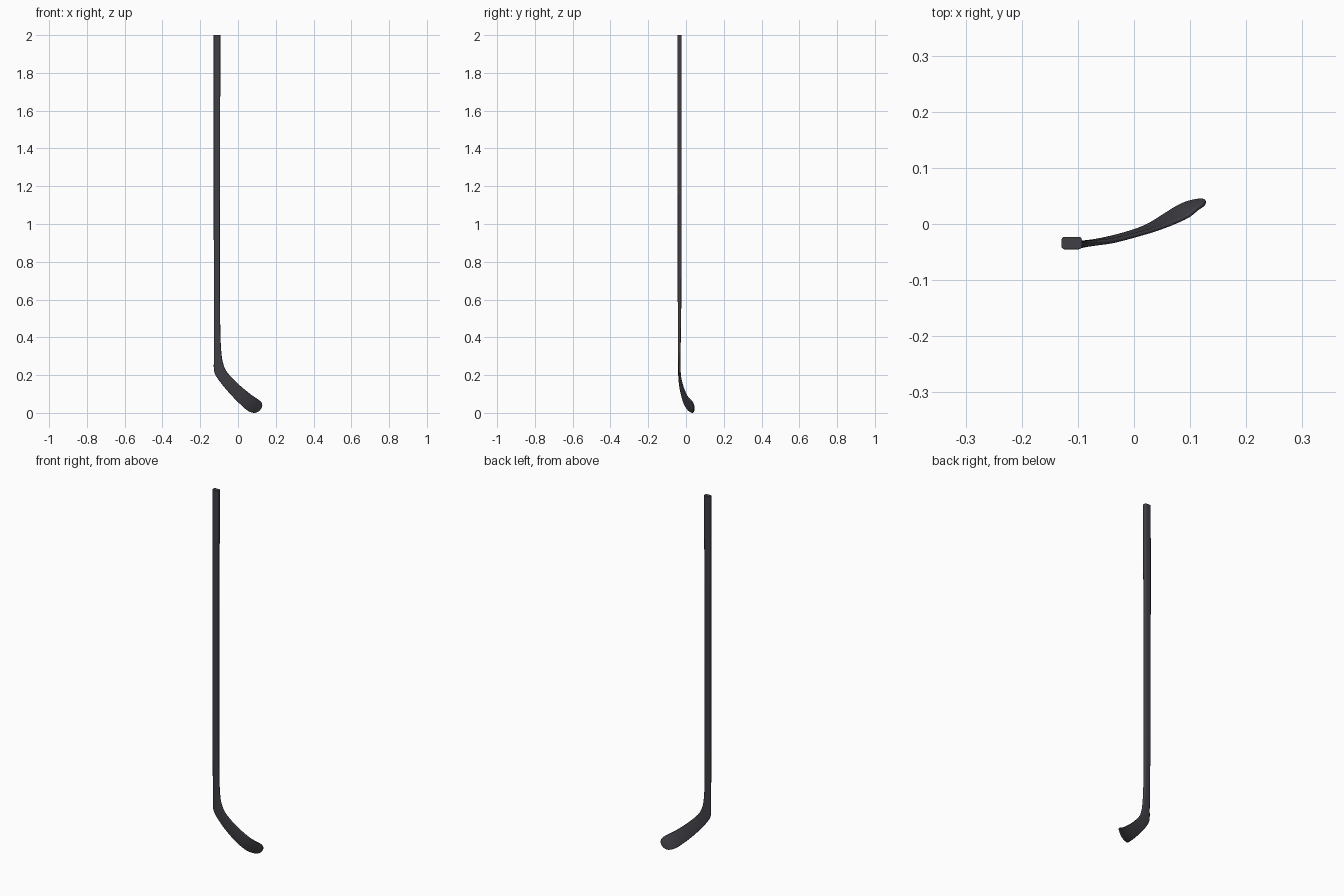
import bpy, bmesh, math
from mathutils import Vector

if "Cube" in bpy.data.objects:
    bpy.data.objects.remove(bpy.data.objects["Cube"])

# Stations from butt end to toe: outer edge (x, y, z), inner edge (x, y, z), thickness
STATIONS = [
    (-.129, -.034, 2.0, -.093, -.034, 2.0, .022),
    (-.129, -.034, 1.3, -.095, -.034, 1.3, .022),
    (-.128, -.034, .70, -.096, -.034, .70, .020),
    (-.128, -.035, .42, -.093, -.035, .42, .016),
    (-.128, -.036, .29, -.087, -.036, .31, .013),
    (-.127, -.036, .225, -.078, -.035, .26, .011),
    (-.112, -.036, .188, -.062, -.033, .222, .010),
    (-.070, -.031, .133, -.033, -.029, .187, .009),
    (-.020, -.019, .077, .010, -.018, .145, .008),
    (.020, -.005, .038, .043, -.008, .117, .008),
    (.050, .013, .012, .075, .004, .092, .008),
    (.072, .027, .002, .098, .015, .077, .008),
    (.090, .036, .000, .113, .027, .066, .008),
    (.108, .041, .007, .123, .034, .056, .008),
    (.120, .043, .020, .127, .039, .046, .007),
    (.1255, .043, .031, .1275, .042, .037, .004),
]
STEPS = 5


def spline(p0, p1, p2, p3, t):
    return [.5 * (2 * b + (c - a) * t + (2 * a - 5 * b + 4 * c - d) * t * t
                  + (3 * b - a - 3 * c + d) * t ** 3)
            for a, b, c, d in zip(p0, p1, p2, p3)]


def smooth_rows(rows):
    pts = [rows[0]] + rows + [rows[-1]]
    out = []
    for i in range(len(rows) - 1):
        out += [spline(*pts[i:i + 4], k / STEPS) for k in range(STEPS)]
    return out + [list(rows[-1])]


def rounded_rect(w, h, r, seg=4):
    corners = [(1, 1, 0), (-1, 1, 90), (-1, -1, 180), (1, -1, 270)]
    return [(sx * (w / 2 - r) + r * math.cos(math.radians(a + 90 * k / seg)),
             sy * (h / 2 - r) + r * math.sin(math.radians(a + 90 * k / seg)))
            for sx, sy, a in corners for k in range(seg + 1)]


# Loft one rounded section along shaft, heel and curved blade
rows = smooth_rows(STATIONS)
centres = [(Vector(r[:3]) + Vector(r[3:6])) / 2 for r in rows]
bm = bmesh.new()
rings = []
for i, r in enumerate(rows):
    across = Vector(r[3:6]) - Vector(r[:3])
    width = across.length
    across.normalize()
    along = centres[min(i + 1, len(rows) - 1)] - centres[max(i - 1, 0)]
    normal = along.cross(across).normalized()
    radius = min(.005, r[6] * .46, width * .46)
    rings.append([bm.verts.new(centres[i] + across * u + normal * v)
                  for u, v in rounded_rect(width, r[6], radius)])
for a, b in zip(rings, rings[1:]):
    n = len(a)
    for j in range(n):
        bm.faces.new((a[j], a[(j + 1) % n], b[(j + 1) % n], b[j]))
bm.faces.new(rings[0])
bm.faces.new(rings[-1])
bmesh.ops.recalc_face_normals(bm, faces=bm.faces)

# Stand the toe exactly on the ground
low = min(v.co.z for v in bm.verts)
for v in bm.verts:
    if v.co.z < .3:
        v.co.z -= low * (1 - max(v.co.z, 0) / .3)

mesh = bpy.data.meshes.new("hockey_stick")
bm.to_mesh(mesh)
bm.free()
stick = bpy.data.objects.new("hockey_stick", mesh)
bpy.context.collection.objects.link(stick)

# Dark composite finish
mat = bpy.data.materials.new("dark_grey")
mat.diffuse_color = (.05, .05, .06, 1)
mat.use_nodes = True
mat.node_tree.nodes["Principled BSDF"].inputs["Base Color"].default_value = mat.diffuse_color
mesh.materials.append(mat)

bpy.context.view_layer.objects.active = stick
stick.select_set(True)
bpy.ops.object.shade_smooth_by_angle(angle=math.radians(40))
